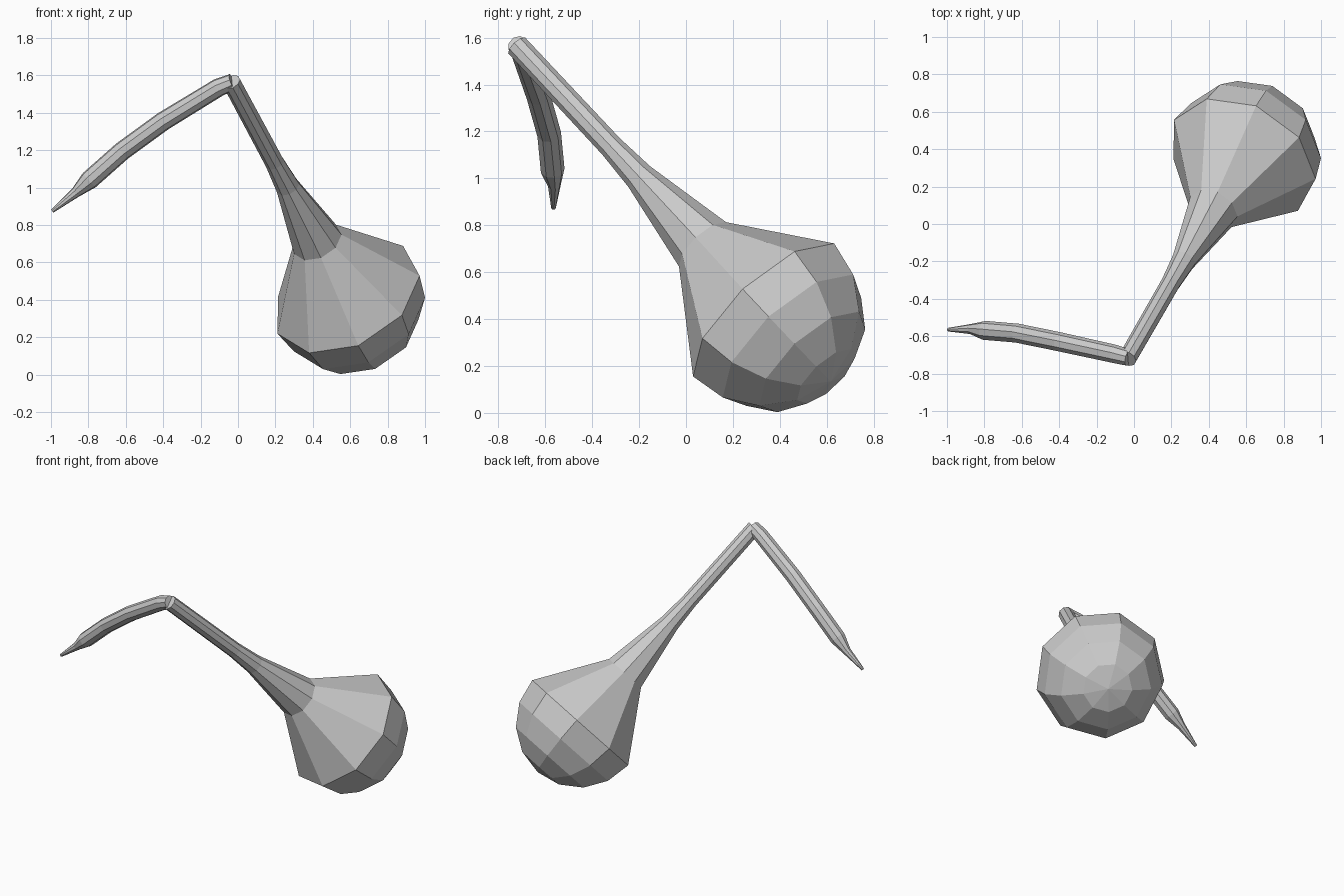
import bpy, bmesh
from math import sin, cos, pi, radians
from mathutils import Vector

SIDES = 9

cube = bpy.data.objects.get("Cube")
if cube:
    bpy.data.objects.remove(cube, do_unlink=True)

grey = bpy.data.materials.new("plain grey")
grey.use_nodes = True
tone = (0.6, 0.6, 0.6, 1)
grey.diffuse_color = tone
grey.node_tree.nodes["Principled BSDF"].inputs["Base Color"].default_value = tone


def tube(name, points, radii, reference, pointed_end=False):
    """Sweep a faceted ring along the points; the last point may be a pole."""
    bm = bmesh.new()
    rings = []
    for i, (p, r) in enumerate(zip(points, radii)):
        ahead = points[min(i + 1, len(points) - 1)] - p
        behind = p - points[max(i - 1, 0)]
        t = (ahead.normalized() + behind.normalized()).normalized()
        u = (reference - t * reference.dot(t)).normalized()
        v = t.cross(u)
        rings.append([bm.verts.new(p + r * (u * cos(a) + v * sin(a)))
                      for a in (2 * pi * k / SIDES for k in range(SIDES))])
    for a, b in zip(rings, rings[1:]):
        for k in range(SIDES):
            n = (k + 1) % SIDES
            bm.faces.new((a[k], a[n], b[n], b[k]))
    bm.faces.new(rings[0][::-1])
    if pointed_end:
        bmesh.ops.pointmerge(bm, verts=rings[-1], merge_co=points[-1])
    else:
        bm.faces.new(rings[-1])
    bmesh.ops.recalc_face_normals(bm, faces=bm.faces)
    mesh = bpy.data.meshes.new(name)
    bm.to_mesh(mesh)
    bm.free()
    mesh.materials.append(grey)
    obj = bpy.data.objects.new(name, mesh)
    bpy.context.collection.objects.link(obj)
    return obj


# Bulb and straight neck: one turned shape along a slanted axis
joint = Vector((-0.035, -0.72, 1.565))
bulb_centre = Vector((0.58, 0.35, 0.42))
axis = (bulb_centre - joint).normalized()
bulb_radius = 0.42
profile = [(-1.684, 0.05), (-1.05, 0.052), (-0.86, 0.065), (-0.43, 0.14)]
for step in range(5):
    a = radians(22.5 * step)
    profile.append((bulb_radius * sin(a), bulb_radius * cos(a)))
tube("bulb_and_neck", [bulb_centre + axis * d for d, r in profile],
     [r for d, r in profile], Vector((0.39, -0.11, 0.11)), pointed_end=True)

# Bowed arm that narrows to a fine tip
arm = [(-0.03, -0.715, 1.565), (-0.105, -0.695, 1.535), (-0.40, -0.63, 1.355),
       (-0.62, -0.585, 1.195), (-0.795, -0.57, 1.04), (-0.87, -0.562, 0.972),
       (-0.993, -0.565, 0.874)]
tube("arm", [Vector(p) for p in arm],
     [0.045, 0.05, 0.052, 0.052, 0.052, 0.028, 0.01], Vector((0, 1, 0)))
